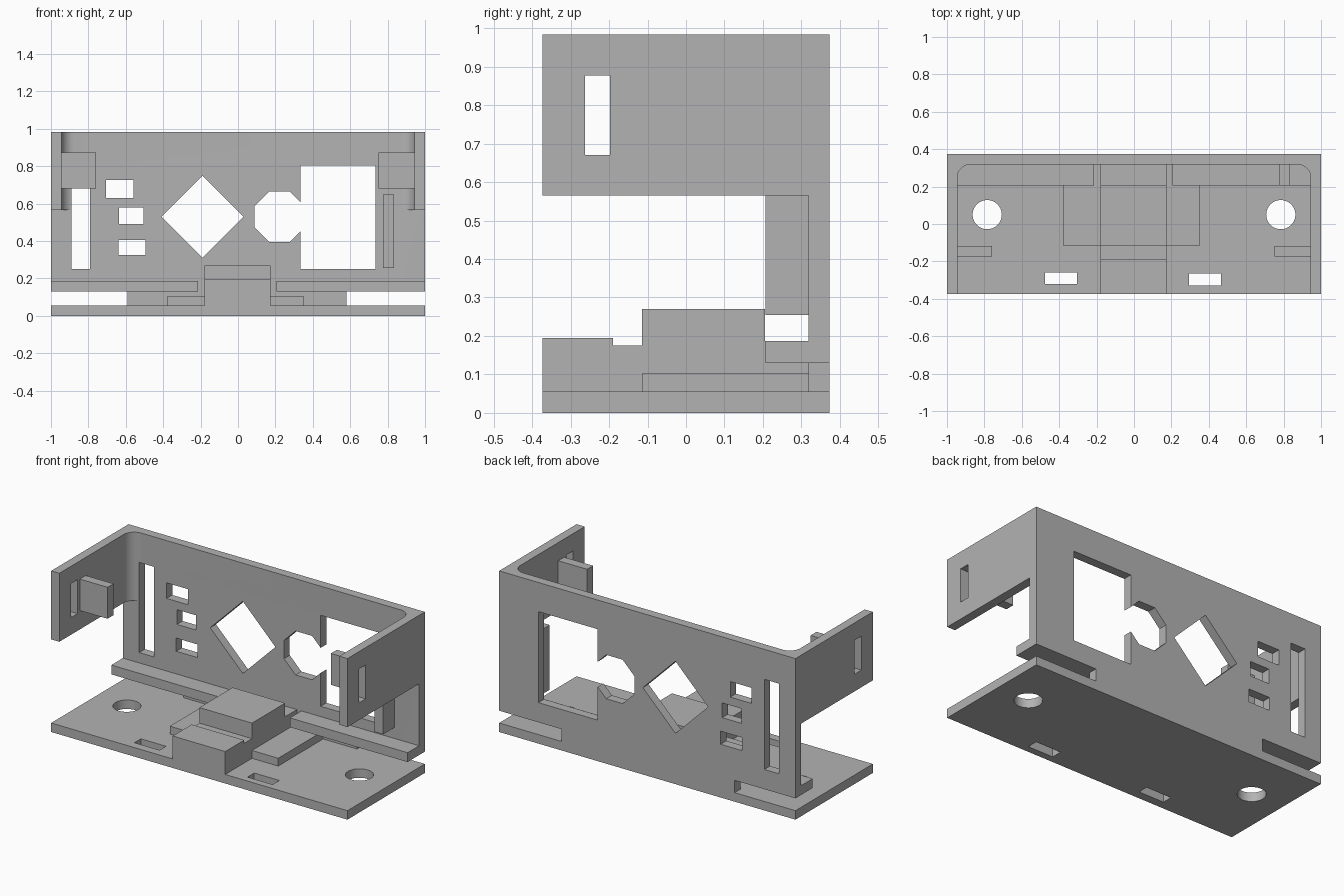
import bpy
import bmesh
from math import radians, sin, cos
from mathutils import Vector

cube = bpy.data.objects.get("Cube")
if cube:
    bpy.data.objects.remove(cube, do_unlink=True)

grey = bpy.data.materials.new("plain grey")
grey.use_nodes = True
colour = (0.45, 0.45, 0.45, 1)
grey.diffuse_color = colour
grey.node_tree.nodes["Principled BSDF"].inputs["Base Color"].default_value = colour


def prism(name, outline, low, high, axis="z"):
    """Extrude a 2D outline along z (xy outline) or y (xz outline)."""
    bm = bmesh.new()
    place = (lambda a, b: (a, b, low)) if axis == "z" else (lambda a, b: (a, low, b))
    face = bm.faces.new([bm.verts.new(place(a, b)) for a, b in outline])
    step = Vector((0, 0, high - low)) if axis == "z" else Vector((0, high - low, 0))
    new = bmesh.ops.extrude_face_region(bm, geom=[face])["geom"]
    bmesh.ops.translate(bm, vec=step, verts=[v for v in new if isinstance(v, bmesh.types.BMVert)])
    bmesh.ops.recalc_face_normals(bm, faces=bm.faces)
    mesh = bpy.data.meshes.new(name)
    bm.to_mesh(mesh)
    bm.free()
    mesh.materials.append(grey)
    obj = bpy.data.objects.new(name, mesh)
    bpy.context.collection.objects.link(obj)
    return obj


def box(name, x, y, z):
    return prism(name, [(x[0], y[0]), (x[1], y[0]), (x[1], y[1]), (x[0], y[1])], *z)


def ring(cx, cy, r, sides, turn=0):
    angles = [radians(turn + 360 * i / sides) for i in range(sides)]
    return [(cx + r * cos(a), cy + r * sin(a)) for a in angles]


def cut(obj, cutters):
    """Subtract every cutter, bake the result and remove the cutters."""
    for c in cutters:
        c.hide_render = True
        mod = obj.modifiers.new("cut", "BOOLEAN")
        mod.operation, mod.solver, mod.object = "DIFFERENCE", "EXACT", c
    bpy.context.view_layer.update()
    deps = bpy.context.evaluated_depsgraph_get()
    baked = bpy.data.meshes.new_from_object(obj.evaluated_get(deps))
    obj.modifiers.clear()
    obj.data = baked
    for c in cutters:
        bpy.data.objects.remove(c, do_unlink=True)


def smooth(obj):
    bpy.ops.object.select_all(action="DESELECT")
    obj.select_set(True)
    bpy.context.view_layer.objects.active = obj
    bpy.ops.object.shade_smooth_by_angle(angle=radians(30))


D = 0.373      # half depth
INNER = 0.318  # front of the back wall
SIDE = 0.945   # inside of the side walls
T = 0.055      # plate thickness
R = 0.07       # inner corner radius

# Base plate with two screw holes and two slots
base = box("base_plate", (-1, 1), (-D, D), (0, T))
holes = [prism("hole_cutter", ring(s * 0.785, 0.05, 0.078, 40), -0.1, 0.2) for s in (-1, 1)]
holes += [box("slot_cutter", (-0.475, -0.305), (-0.32, -0.258), (-0.1, 0.2)),
          box("slot_cutter", (0.295, 0.465), (-0.33, -0.265), (-0.1, 0.2))]
cut(base, holes)
smooth(base)

# Back wall and side walls as one U profile with rounded inner corners
arc = [(SIDE - R + R * cos(radians(a)), INNER - R + R * sin(radians(a))) for a in range(0, 91, 10)]
inside = [(SIDE, -D)] + arc
inside += [(-x, y) for x, y in reversed(inside)]
shell = prism("wall_shell", [(-1, -D), (-1, D), (1, D), (1, -D)] + inside, 0.13, 0.983)

wall_cutters = [box("under_arm_cutter", (-1.2, 1.2), (-0.6, INNER), (0, 0.565)),
                box("side_slot_cutter", (-1.2, 1.2), (-0.262, -0.197), (0.67, 0.877))]
openings = [((-0.89, -0.79), (0.25, 0.80)),
            ((-0.705, -0.56), (0.63, 0.725)),
            ((-0.635, -0.505), (0.49, 0.58)),
            ((-0.64, -0.495), (0.325, 0.405)),
            ((0.335, 0.735), (0.25, 0.805))]
for x, z in openings:
    wall_cutters.append(box("opening_cutter", x, (0.2, 0.5), z))
wall_cutters.append(prism("diamond_cutter", ring(-0.19, 0.53, 0.22, 4), 0.2, 0.5, "y"))
wall_cutters.append(prism("octagon_cutter", ring(0.222, 0.53, 0.145, 8, 22.5), 0.2, 0.5, "y"))
cut(shell, wall_cutters)
smooth(shell)

# Foot joining the back wall to the base
box("wall_foot", (-0.59, 0.58), (INNER, D), (T, 0.13))

# Ledges along the inside of the back wall
box("right_ledge", (-1, -0.215), (0.207, INNER), (0.13, 0.187))
box("left_ledge", (0.205, 1), (0.207, INNER), (0.13, 0.187))

# Upright rib beside the large opening
box("wall_rib", (0.775, 0.835), (0.207, INNER), (0.255, 0.65))

# Tabs behind the side slots
box("right_tab", (-SIDE, -0.758), (-0.175, -0.118), (0.68, 0.872))
box("left_tab", (0.75, SIDE), (-0.175, -0.118), (0.68, 0.872))

# Stepped block in the middle of the base, with a low slab either side
block_x = (-0.18, 0.175)
for name, y, top in (("front_step", (-D, -0.19), 0.195),
                     ("block_groove", (-0.19, -0.115), 0.175),
                     ("centre_block", (-0.115, 0.205), 0.27),
                     ("rear_step", (0.205, INNER), 0.187)):
    box(name, block_x, y, (T, top))
box("right_slab", (-0.38, block_x[0]), (-0.115, INNER), (T, 0.103))
box("left_slab", (block_x[1], 0.352), (-0.115, INNER), (T, 0.103))
